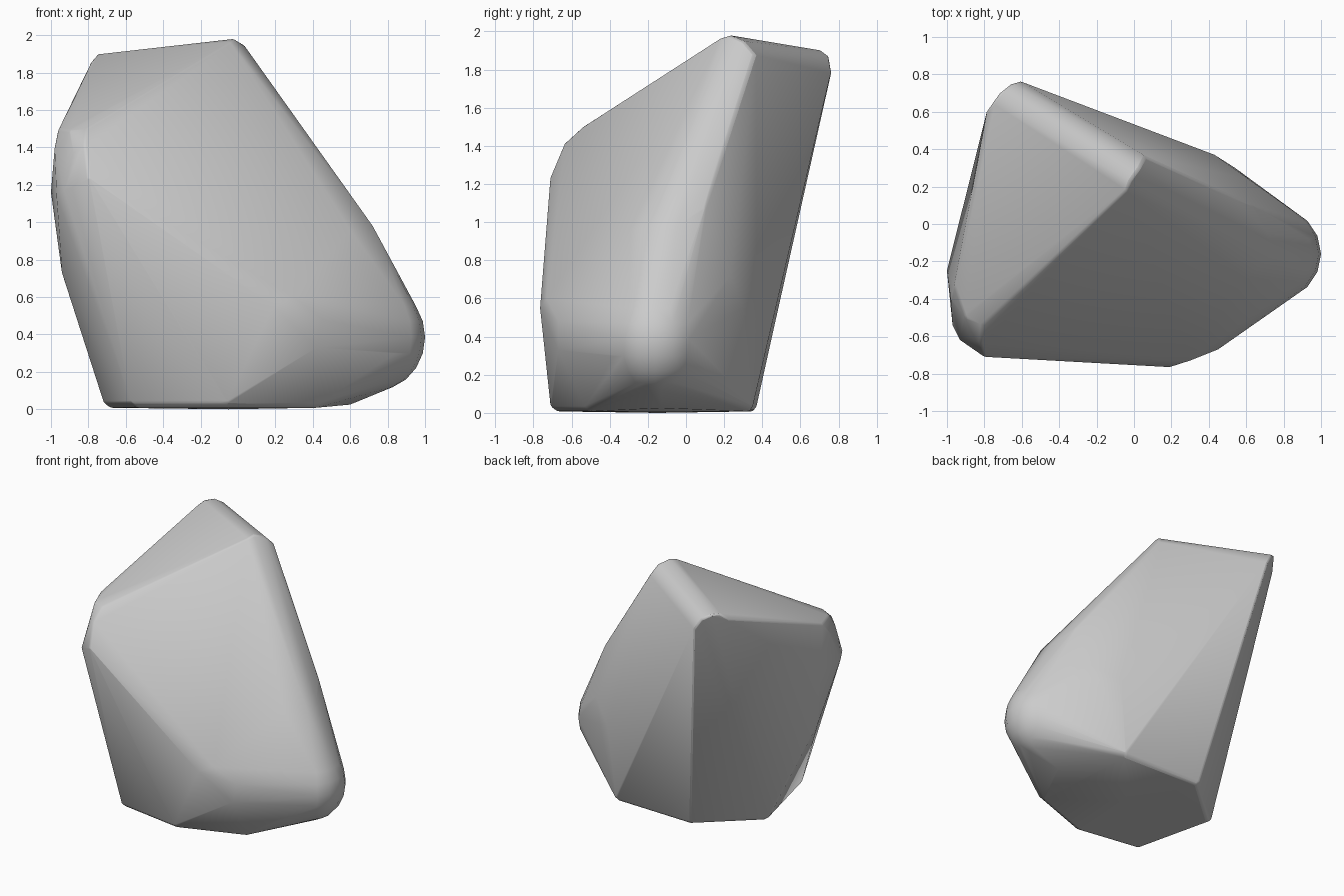
import bpy, bmesh
from mathutils import Matrix

if "Cube" in bpy.data.objects:
    bpy.data.objects.remove(bpy.data.objects["Cube"])

bm = bmesh.new()

# Flat base outline: a rim plus a slightly inset sole
base = [(-.57, -.63), (-.06, -.71), (.44, -.53), (.37, .35), (-.30, .37), (-.72, .0)]
for x, y in base:
    bm.verts.new((x, y, .035))
    bm.verts.new((x * .95, y * .95, .008))
bm.verts.new((.60, -.13, .025))
bm.verts.new((-.05, -.15, 0))

# Rounded lower lobe on the right (points only)
bmesh.ops.create_uvsphere(
    bm, u_segments=16, v_segments=10, radius=1,
    matrix=Matrix.Translation((.75, -.16, .385)) @ Matrix.Diagonal((.25, .25, .28, 1)))
bmesh.ops.delete(bm, geom=bm.edges[:], context='EDGES_FACES')

corners = [
    # top ridge, right end then left end
    (-.04, .18, 1.965), (-.02, .23, 1.98), (.03, .30, 1.95), (.06, .36, 1.88),
    (-.79, .60, 1.85), (-.75, .65, 1.90), (-.71, .71, 1.90), (-.66, .75, 1.87), (-.61, .765, 1.79),
    # left shoulder
    (-.96, -.33, 1.50), (-.90, -.50, 1.49), (-.81, -.54, 1.50), (-.82, -.64, 1.41),
    (-.80, -.71, 1.24), (-.93, -.62, 1.17), (-.97, -.54, 1.14), (-1, -.25, 1.16),
    (-.94, -.30, .72), (-.98, -.40, 1.40), (-.88, -.60, 1.37),
    # front right bulge
    (.19, -.765, .55), (.30, -.73, .60), (.45, -.67, .48), (.42, -.67, .33),
    (.56, -.42, .77), (.60, -.29, .96),
    # right and back right edge
    (.72, -.18, .98), (.72, -.05, .98), (.63, .10, 1.08), (.62, .235, .72),
    (.54, .30, .55), (.43, .37, .60),
]
for c in corners:
    bm.verts.new(c)

# Wrap everything in one convex boulder
res = bmesh.ops.convex_hull(bm, input=bm.verts[:])
junk = {v for v in res["geom_interior"] + res["geom_unused"]
        if isinstance(v, bmesh.types.BMVert)}
bmesh.ops.delete(bm, geom=list(junk), context='VERTS')
bmesh.ops.delete(bm, geom=[v for v in bm.verts if not v.link_faces], context='VERTS')
bmesh.ops.recalc_face_normals(bm, faces=bm.faces[:])

mesh = bpy.data.meshes.new("boulder")
bm.to_mesh(mesh)
bm.free()
rock = bpy.data.objects.new("boulder", mesh)
bpy.context.collection.objects.link(rock)
bpy.context.view_layer.objects.active = rock
rock.select_set(True)

# Soften the worn edges
bevel = rock.modifiers.new("worn_edges", 'BEVEL')
bevel.width = .012
bevel.segments = 2
bevel.limit_method = 'ANGLE'
bevel.angle_limit = .5
bpy.ops.object.shade_smooth_by_angle(angle=.6)
